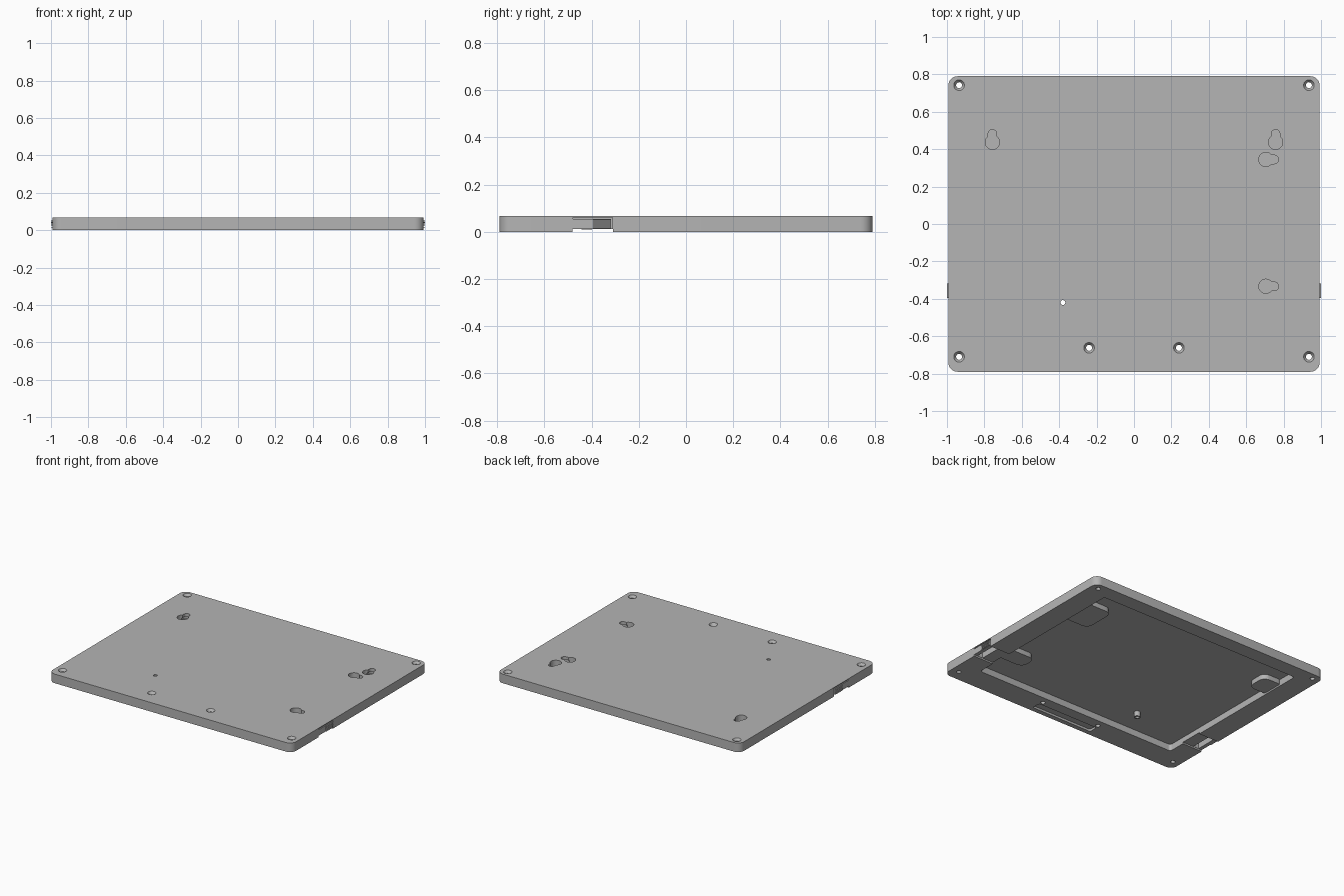
import bpy, bmesh
from math import sin, cos, pi, sqrt, acos

default = bpy.data.objects.get("Cube")
if default:
    bpy.data.objects.remove(default, do_unlink=True)

grey = bpy.data.materials.new("light_grey")
grey.use_nodes = True
colour = (0.46, 0.46, 0.46, 1)
grey.diffuse_color = colour
grey.node_tree.nodes["Principled BSDF"].inputs["Base Color"].default_value = colour

HALF_X, HALF_Y, TOP = 0.993, 0.79, 0.067
CEILING = 0.048          # underside of the top skin
BOSS_Z = 0.012           # lower face of the keyhole bosses


def arc(cx, cy, r, a0, a1, n):
    return [(cx + r * cos(a0 + (a1 - a0) * i / n), cy + r * sin(a0 + (a1 - a0) * i / n))
            for i in range(n + 1)]


def circle(cx, cy, r, n=32):
    return arc(cx, cy, r, 0, 2 * pi, n)[:-1]


def rounded(x0, x1, y0, y1, r, n=8):
    corners = ((x1 - r, y1 - r), (x0 + r, y1 - r), (x0 + r, y0 + r), (x1 - r, y0 + r))
    return [p for k, (cx, cy) in enumerate(corners)
            for p in arc(cx, cy, r, k * pi / 2, (k + 1) * pi / 2, n)]


def keyhole(cx, cy, sideways, big=0.038, small=0.023, reach=0.045):
    """Round entry with a narrower slot, pointing to +y or +x."""
    a = acos(small / big)
    pts = arc(0, 0, big, pi - a, 2 * pi + a, 24) + arc(0, reach, small, 0, pi, 12)
    return [(cx + y, cy - x) if sideways else (cx + x, cy + y) for x, y in pts]


def loft(name, lower, upper, z0, z1):
    """Solid between two outlines with equal point counts."""
    bm = bmesh.new()
    a = [bm.verts.new((x, y, z0)) for x, y in lower]
    b = [bm.verts.new((x, y, z1)) for x, y in upper]
    bm.faces.new(a)
    bm.faces.new(b)
    for i in range(len(a)):
        j = (i + 1) % len(a)
        bm.faces.new((a[i], a[j], b[j], b[i]))
    bmesh.ops.recalc_face_normals(bm, faces=bm.faces)
    mesh = bpy.data.meshes.new(name)
    bm.to_mesh(mesh)
    bm.free()
    mesh.materials.append(grey)
    obj = bpy.data.objects.new(name, mesh)
    bpy.context.collection.objects.link(obj)
    return obj


def prism(name, outline, z0, z1):
    return loft(name, outline, outline, z0, z1)


def box(name, x0, x1, y0, y1, z0, z1):
    x0, x1 = sorted((x0, x1))
    return prism(name, [(x0, y0), (x1, y0), (x1, y1), (x0, y1)], z0, z1)


def combine(target, tool, operation="DIFFERENCE"):
    mod = target.modifiers.new("combine", "BOOLEAN")
    mod.operation, mod.solver, mod.object = operation, "EXACT", tool
    bpy.context.view_layer.update()
    graph = bpy.context.evaluated_depsgraph_get()
    mesh = bpy.data.meshes.new_from_object(target.evaluated_get(graph))
    target.modifiers.clear()
    target.data = mesh
    bpy.data.objects.remove(tool, do_unlink=True)


# Plate with a hollow underside
plate = prism("mounting_plate", rounded(-HALF_X, HALF_X, -HALF_Y, HALF_Y, 0.05), 0, TOP)
combine(plate, prism("cavity", rounded(-0.83, 0.83, -0.61, 0.68, 0.02), -0.02, CEILING))

# Shallow recess in the front rim
combine(plate, prism("front_recess", rounded(-0.25, 0.25, -0.755, -0.69, 0.015), -0.02, 0.016))

# Bosses that carry the keyholes, joined to the side rims
for outline in (rounded(0.64, 0.86, -0.40, -0.27, 0.05),
                rounded(0.64, 0.86, 0.28, 0.53, 0.05),
                rounded(-0.86, -0.69, 0.37, 0.53, 0.05)):
    combine(plate, prism("keyhole_boss", outline, BOSS_Z, CEILING + 0.008), "UNION")

# Small standoff under the pin hole
combine(plate, prism("standoff", circle(-0.38, -0.42, 0.022, 24), 0.01, CEILING + 0.008), "UNION")
combine(plate, prism("pin_hole", circle(-0.38, -0.42, 0.013, 24), -0.02, TOP + 0.02))

# Blind keyholes with a wider channel below the slot
for x, y, sideways in ((-0.757, 0.437, False), (0.757, 0.437, False),
                       (0.705, 0.345, True), (0.705, -0.333, True)):
    combine(plate, prism("keyhole", keyhole(x, y, sideways), 0.025, TOP + 0.02))
    dx, dy = (0.045, 0) if sideways else (0, 0.045)
    combine(plate, prism("keyhole_channel", circle(x + dx, y + dy, 0.034), 0.024, 0.045))

# Countersunk screw holes
screws = [(s * 0.935, y) for s in (-1, 1) for y in (-0.71, 0.742)]
screws += [(s * 0.24, -0.662) for s in (-1, 1)]
for x, y in screws:
    combine(plate, prism("screw_hole", circle(x, y, 0.016), -0.02, TOP + 0.02))
    combine(plate, loft("countersink", circle(x, y, 0.014), circle(x, y, 0.030),
                        TOP - 0.020, TOP + 0.002))

# Flexible side latches: opening below, gap behind, slit above, free end
for s in (-1, 1):
    combine(plate, box("latch_opening", s * 0.80, s * 1.05, -0.48, -0.31, -0.02, 0.011))
    combine(plate, box("latch_gap", s * 0.92, s * 0.965, -0.478, -0.312, -0.02, 0.0605))
    combine(plate, box("latch_slit", s * 0.94, s * 1.05, -0.479, -0.311, 0.055, 0.061))
    combine(plate, box("latch_end_gap", s * 0.94, s * 1.05, -0.318, -0.3105, -0.02, 0.0605))

# Finger ridges on the latches
for side, s in (("left", 1), ("right", -1)):
    for i in range(5):
        z = 0.013 + i * 0.0085
        box(f"{side}_latch_ridge_{i + 1}", s * 0.985, s * 1.0, -0.395, -0.318, z, z + 0.0045)

bpy.ops.object.select_all(action="DESELECT")
plate.select_set(True)
bpy.context.view_layer.objects.active = plate
bpy.ops.object.shade_smooth_by_angle()
